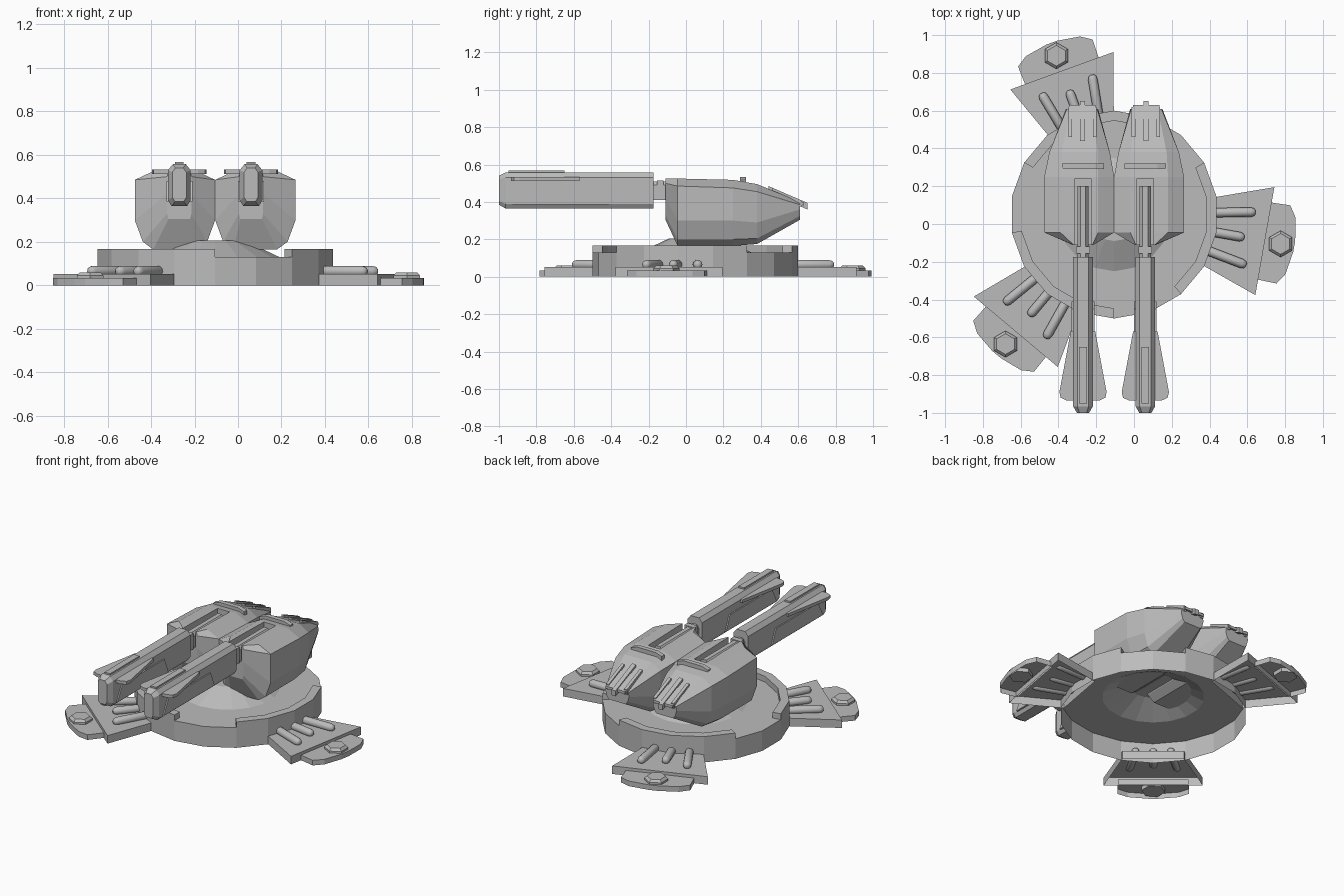
import bpy, bmesh
from math import sin, cos, pi, radians

cube = bpy.data.objects.get("Cube")
if cube:
    bpy.data.objects.remove(cube)

metal = bpy.data.materials.new("grey_metal")
metal.use_nodes = True
grey = (0.5, 0.5, 0.5, 1)
metal.diffuse_color = grey
metal.node_tree.nodes["Principled BSDF"].inputs["Base Color"].default_value = grey

CX, CY = -0.105, 0.05   # axis of the round base


def loft(name, rings, start=True, end=True, origin=(CX, 0, 0), turn=0, smooth=False, mirror=False):
    """Skin a list of equal-length vertex rings, optionally capping the ends."""
    bm = bmesh.new()
    rows = [[bm.verts.new(p) for p in ring] for ring in rings]
    n = len(rows[0])
    for a, b in zip(rows, rows[1:]):
        for i in range(n):
            j = (i + 1) % n
            bm.faces.new((a[i], a[j], b[j], b[i]))
    if start:
        bm.faces.new(rows[0][::-1])
    if end:
        bm.faces.new(rows[-1])
    bmesh.ops.recalc_face_normals(bm, faces=bm.faces)
    for f in bm.faces:
        f.smooth = smooth
    me = bpy.data.meshes.new(name)
    bm.to_mesh(me)
    bm.free()
    me.materials.append(metal)
    ob = bpy.data.objects.new(name, me)
    bpy.context.collection.objects.link(ob)
    ob.location = origin
    ob.rotation_euler.z = turn
    if mirror:
        add_mirror(ob)
    return ob


def add_mirror(ob):
    m = ob.modifiers.new("other_side", 'MIRROR')
    m.use_mirror_merge = False


def circle(r, z, n, first=0):
    return [(r * cos(first + 2 * pi * i / n), r * sin(first + 2 * pi * i / n), z) for i in range(n)]


def section(x, y, levels):
    """Symmetric cross-section in an xz plane from (half width, z) pairs."""
    return [(x + w, y, z) for w, z in levels] + [(x - w, y, z) for w, z in reversed(levels)]


def block(w, z0, z1):
    return [(w, z1), (w, z0)]


def plan(points, z):
    return [(x, y, z) for x, y in points]


# ---- hollow base with raised pedestal
SIDES = 18
base = [circle(r, z, SIDES, radians(-90)) for r, z in
        ((0.55, 0), (0.55, 0.13), (0.3, 0.13), (0.14, 0.205))]
loft("base_drum", base, start=False, origin=(CX, CY, 0))

# ---- raised rim with three gaps
for k in range(3):
    arc = []
    for i in range(5):
        a = radians(-50 + 120 * k + 20 * i)
        c, s = cos(a), sin(a)
        arc.append([(0.55 * c, 0.55 * s, 0.13), (0.55 * c, 0.55 * s, 0.167),
                    (0.497 * c, 0.497 * s, 0.167), (0.497 * c, 0.497 * s, 0.13)])
    loft(f"rim_section_{k + 1}", arc, origin=(CX, CY, 0))


def rod(name, p, q, r, z, **kw):
    """Round-ended rod lying between two plan points."""
    dx, dy = q[0] - p[0], q[1] - p[1]
    length = (dx * dx + dy * dy) ** 0.5
    dx, dy = dx / length, dy / length
    rings = []
    for t, s in ((0, 0.4), (0.3 * r, 0.8), (r, 1), (length - r, 1),
                 (length - 0.3 * r, 0.8), (length, 0.4)):
        rings.append([(p[0] + dx * t - dy * x * s, p[1] + dy * t + dx * x * s, z + y * s)
                      for x, y, _ in circle(r, 0, 10)])
    return loft(name, rings, smooth=True, **kw)


# ---- three anchoring feet, hollow underneath
plate = [(0.5, -0.18), (0.81, -0.29), (0.81, 0.29), (0.5, 0.18)]
half_tip = [(0.8, 0.207), (0.91, 0.21), (0.948, 0.152), (0.968, 0.03)]
tip = half_tip + [(u, -v) for u, v in reversed(half_tip)]
for k in range(3):
    place = dict(origin=(CX, CY, 0), turn=radians(-10 + 120 * k))
    loft(f"foot_plate_{k + 1}", [plan(plate, 0), plan(plate, 0.052)], start=False, **place)
    loft(f"foot_tip_{k + 1}", [plan(tip, 0), plan(tip, 0.033)], start=False, **place)
    bolt = [[(x + 0.895, y, z) for x, y, z in circle(r, z, 6, radians(100))]
            for r, z in ((0.07, 0.008), (0.07, 0.045), (0.055, 0.06))]
    loft(f"foot_bolt_{k + 1}", bolt, **place)
    for j, (p, q) in enumerate((((0.51, -0.1), (0.735, -0.143)),
                                ((0.51, 0), (0.7, 0)),
                                ((0.51, 0.1), (0.735, 0.143)))):
        rod(f"foot_rod_{k + 1}_{j + 1}", p, q, 0.025, 0.065, **place)

# ---- twin turret pods, lofted front to back
GUN = 0.165
nose = [(0.05, 0.525), (0.056, 0.5), (0.056, 0.42), (0.056, 0.33), (0.05, 0.305)]
body = [(0.1, 0.525), (0.185, 0.485), (0.185, 0.3), (0.148, 0.2), (0.1, 0.165)]
waist = [(0.1, 0.518), (0.185, 0.475), (0.185, 0.3), (0.148, 0.2), (0.1, 0.165)]
hips = [(0.095, 0.495), (0.16, 0.455), (0.16, 0.29), (0.135, 0.205), (0.09, 0.175)]
tail = [(0.06, 0.4), (0.08, 0.385), (0.085, 0.36), (0.075, 0.325), (0.06, 0.305)]
pod = loft("turret_pod", [section(GUN, -0.11, nose), section(0.185, -0.045, body),
                          section(0.185, 0.25, waist), section(0.183, 0.38, hips),
                          section(0.17, 0.61, tail)])
slot = loft("slot_cutter", [section(GUN, y, block(0.043, 0.42, 0.6)) for y in (-0.2, 0.24)])
slot.hide_render = True
cut = pod.modifiers.new("gun_slot", 'BOOLEAN')
cut.operation = 'DIFFERENCE'
cut.solver = 'EXACT'
cut.object = slot
bpy.context.view_layer.objects.active = pod
bpy.ops.object.modifier_apply(modifier=cut.name)
bpy.data.objects.remove(slot)
add_mirror(pod)

# ---- curved bar across each pod
bar = [[(x, 0.29, z), (x, 0.32, z), (x, 0.32, z - 0.03), (x, 0.29, z - 0.03)]
       for x, z in ((0.055, 0.518), (0.1, 0.532), (0.23, 0.532), (0.275, 0.518))]
loft("pod_bar", bar, mirror=True)

# ---- tail prongs
for name, x, w, y0, y1 in (("tail_spike", 0.168, 0.014, 0.44, 0.65),
                           ("tail_prong_inner", 0.103, 0.01, 0.46, 0.62),
                           ("tail_prong_outer", 0.233, 0.01, 0.46, 0.62)):
    slope = [section(x, y, block(w, z - 0.035, z))
             for y, z in ((y, 0.485 - 0.43 * (y - 0.44)) for y in (y0, y1))]
    loft(name, slope, mirror=True)
loft("tail_plate", [section(0.17, 0.5, block(0.075, 0.42, 0.45)),
                    section(0.17, 0.63, block(0.07, 0.38, 0.397))], mirror=True)

# ---- recoil slide joining pod and gun
slide = [(0.014, 0.51), (0.03, 0.49), (0.03, 0.41)]
loft("recoil_slide", [section(GUN, y, slide) for y in (-0.2, 0.2)], mirror=True)
loft("recoil_collar", [section(GUN, y, block(0.036, 0.415, 0.515))
                       for y in (-0.155, -0.12)], mirror=True)

# ---- long guns with tapered muzzle
barrel = [(0.03, 0.557), (0.052, 0.53), (0.052, 0.39), (0.036, 0.365)]
muzzle = [(0.018, 0.54), (0.032, 0.52), (0.032, 0.405), (0.02, 0.385)]
loft("gun_body", [section(GUN, -1, muzzle), section(GUN, -0.965, barrel),
                  section(GUN, -0.175, barrel)], mirror=True)
loft("gun_top_rib", [section(GUN, y, block(0.02, 0.55, 0.567)) for y in (-0.95, -0.65)], mirror=True)

# ---- raised trapezoid panel on the gun sides
panel = [(-0.93, 0.385), (-0.41, 0.385), (-0.45, 0.48), (-0.88, 0.48)]
loft("gun_side_panel", [[(GUN + w, y, z) for y, z in panel] for w in (-0.06, 0.06)], mirror=True)

# ---- flared wings on each gun
half_wing = [(0.065, -0.57), (0.125, -0.89), (0.118, -0.92), (0.085, -0.935)]
wing = [(GUN + x, y) for x, y in half_wing] + [(GUN - x, y) for x, y in reversed(half_wing)]
loft("gun_wings", [plan(wing, 0.512), plan(wing, 0.532)], mirror=True)
